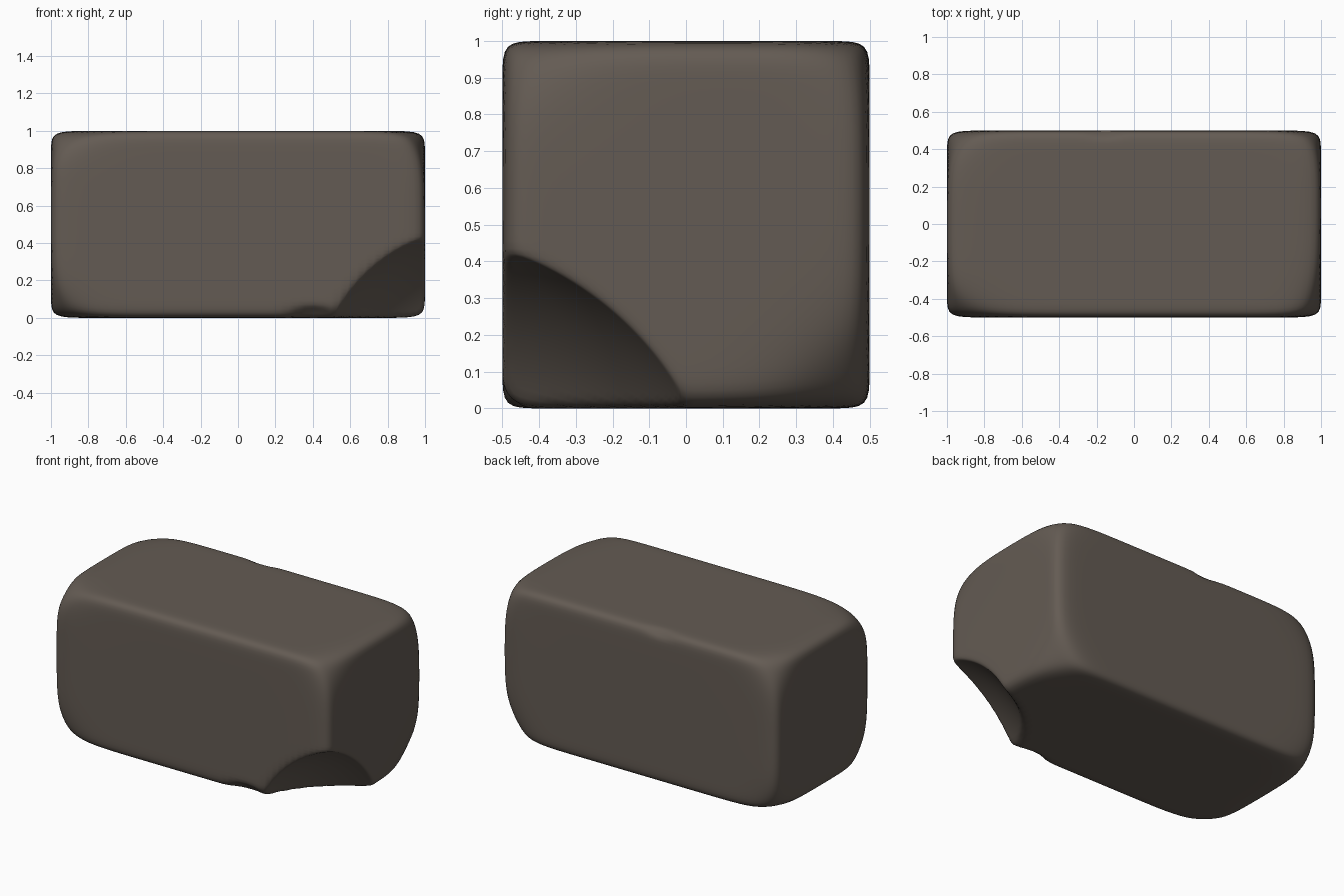
import bpy, bmesh
from mathutils import Vector

if "Cube" in bpy.data.objects:
    bpy.data.objects.remove(bpy.data.objects["Cube"])

HALF = Vector((1.0, 0.5, 0.5))
SHARPNESS = 24          # higher = tighter rounding of edges

# Worn corners: direction signs -> amount cut along x, y, z
CORNERS = {
    (-1, -1, -1): (0.20, 0.15, 0.18),
    (-1, -1, 1): (0.26, 0.17, 0.14),
    (-1, 1, 1): (0.18, 0.16, 0.18),
    (-1, 1, -1): (0.15, 0.15, 0.15),
    (1, -1, 1): (0.13, 0.20, 0.15),
    (1, 1, 1): (0.13, 0.12, 0.13),
    (1, 1, -1): (0.20, 0.27, 0.25),
}

# Scoops: centre and radius (z measured from the block's middle)
SCOOPS = [
    (Vector((1.30, -0.77, -0.90)), 0.93),   # large chipped corner
    (Vector((0.40, -0.68, -0.68)), 0.31),   # lower front edge nick
    (Vector((-0.15, 0.70, 0.70)), 0.32),    # upper back edge nick
]

# Bounding planes of the block: six sides plus one per worn corner
planes = []
for axis in range(3):
    for s in (-1, 1):
        n = Vector((0, 0, 0))
        n[axis] = s / HALF[axis]
        planes.append(n)
for signs, cut in CORNERS.items():
    n = Vector([s / c for s, c in zip(signs, cut)])
    corner = Vector([s * h for s, h in zip(signs, HALF)])
    planes.append(n / (n.dot(corner) - 1.0))


def soften(p):
    """Pull a box point in to the smoothly blended planes, then scoop chips."""
    total = sum(max(0.0, n.dot(p)) ** SHARPNESS for n in planes)
    q = p * total ** (-1.0 / SHARPNESS)
    for centre, radius in SCOOPS:
        d = q - centre
        if d.length < radius:
            q = centre + d.normalized() * radius
    return q


# Stone block
bm = bmesh.new()
bmesh.ops.create_cube(bm, size=1.0)
bmesh.ops.subdivide_edges(bm, edges=bm.edges[:], cuts=43, use_grid_fill=True)
for v in bm.verts:
    v.co = soften(Vector((v.co.x * 2, v.co.y, v.co.z)))
# Soften the rims of the chips slightly
for _ in range(2):
    bmesh.ops.smooth_vert(bm, verts=bm.verts[:], factor=0.5,
                          use_axis_x=True, use_axis_y=True, use_axis_z=True)
for v in bm.verts:
    v.co.z += 0.5
for f in bm.faces:
    f.smooth = True
bmesh.ops.recalc_face_normals(bm, faces=bm.faces[:])

mesh = bpy.data.meshes.new("stone_block")
bm.to_mesh(mesh)
bm.free()

# Plain grey-brown stone colour
stone = bpy.data.materials.new("grey_brown_stone")
stone.diffuse_color = (0.127, 0.105, 0.087, 1.0)
stone.use_nodes = True
stone.node_tree.nodes["Principled BSDF"].inputs["Base Color"].default_value = stone.diffuse_color
mesh.materials.append(stone)
block = bpy.data.objects.new("stone_block", mesh)
bpy.context.collection.objects.link(block)
